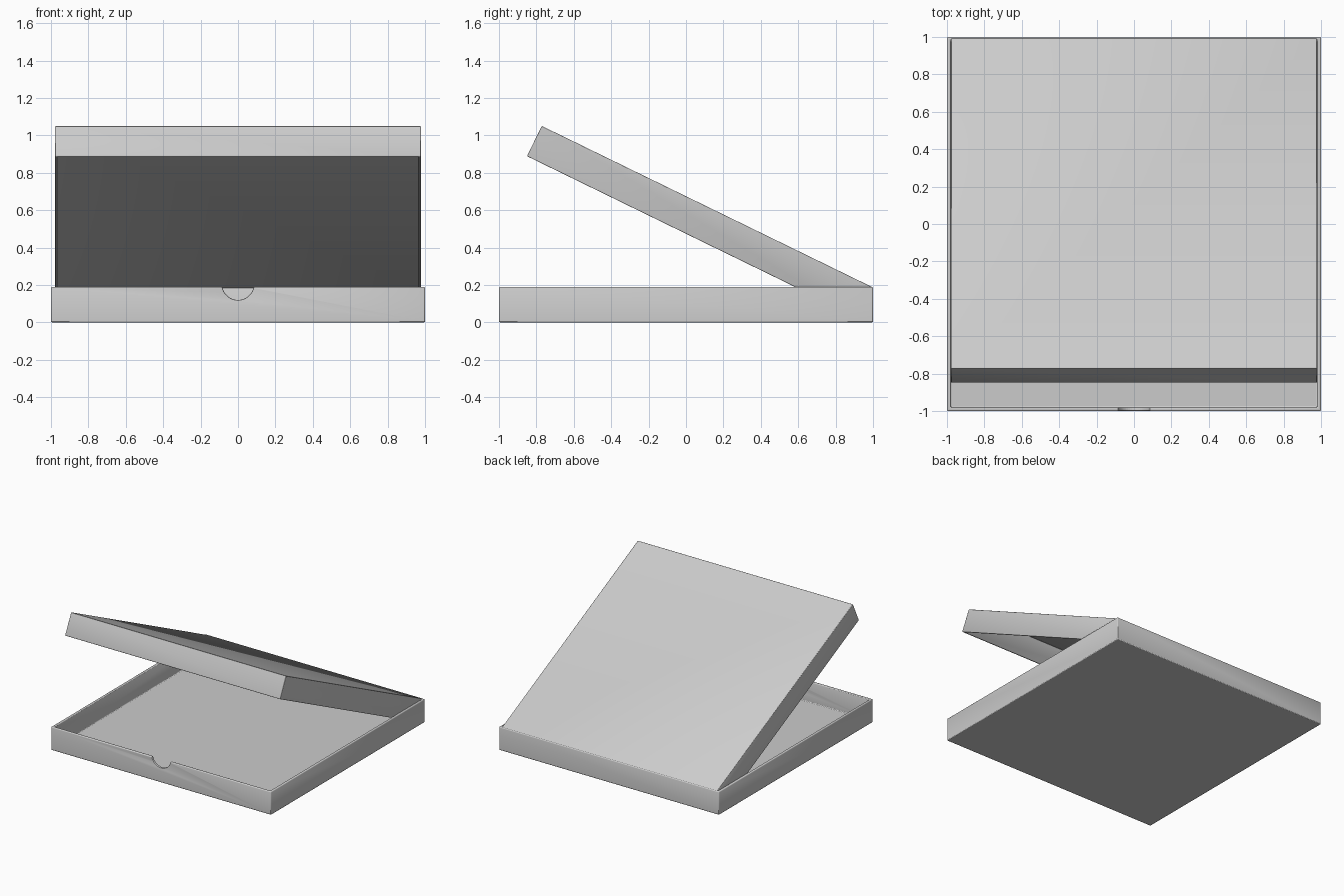
import bpy, bmesh
from math import radians

if "Cube" in bpy.data.objects:
    bpy.data.objects.remove(bpy.data.objects["Cube"])


def open_box(name, lo, hi, open_dirs, thickness):
    """Box shell without the faces pointing along open_dirs, thickened inward."""
    bm = bmesh.new()
    bmesh.ops.create_cube(bm, size=1)
    for v in bm.verts:
        for i in range(3):
            v.co[i] = hi[i] if v.co[i] > 0 else lo[i]
    bmesh.ops.recalc_face_normals(bm, faces=bm.faces)
    bm.normal_update()
    gone = [f for f in bm.faces
            if any(f.normal[axis] * sign > 0.9 for axis, sign in open_dirs)]
    bmesh.ops.delete(bm, geom=gone, context='FACES')
    mesh = bpy.data.meshes.new(name)
    bm.to_mesh(mesh)
    bm.free()
    ob = bpy.data.objects.new(name, mesh)
    bpy.context.collection.objects.link(ob)
    mod = ob.modifiers.new("board", 'SOLIDIFY')
    mod.thickness = thickness
    mod.offset = -1
    mod.use_even_offset = True
    return ob


def soften(ob, width):
    """Round the folded board edges and shade smoothly."""
    mod = ob.modifiers.new("soft_edges", 'BEVEL')
    mod.width = width
    mod.segments = 2
    mod.limit_method = 'ANGLE'
    mod.angle_limit = radians(40)
    bpy.ops.object.select_all(action='DESELECT')
    ob.select_set(True)
    bpy.context.view_layer.objects.active = ob
    bpy.ops.object.shade_smooth_by_angle(angle=radians(30))


# Bottom tray, open at the top
tray = open_box("tray", (-1, -1, 0), (1, 1, 0.19), [(2, 1)], 0.02)

# Thumb notch cut through the front wall
bpy.ops.mesh.primitive_cylinder_add(vertices=48, radius=0.085, depth=0.2,
                                    location=(0, -1, 0.205),
                                    rotation=(radians(90), 0, 0))
cutter = bpy.context.object
cutter.name = "notch_cutter"
cutter.hide_render = True
cutter.hide_set(True)
cut = tray.modifiers.new("thumb_notch", 'BOOLEAN')
cut.operation = 'DIFFERENCE'
cut.solver = 'EXACT'
cut.object = cutter
soften(tray, 0.006)

# Lid with front and side flaps, hinged along the top of the back wall
lid = open_box("lid", (-0.978, -1.963, -0.18), (0.978, 0, 0),
               [(2, -1), (1, 1)], 0.012)
lid.location = (0, 0.993, 0.19)
lid.rotation_euler = (radians(-26), 0, 0)
soften(lid, 0.004)
